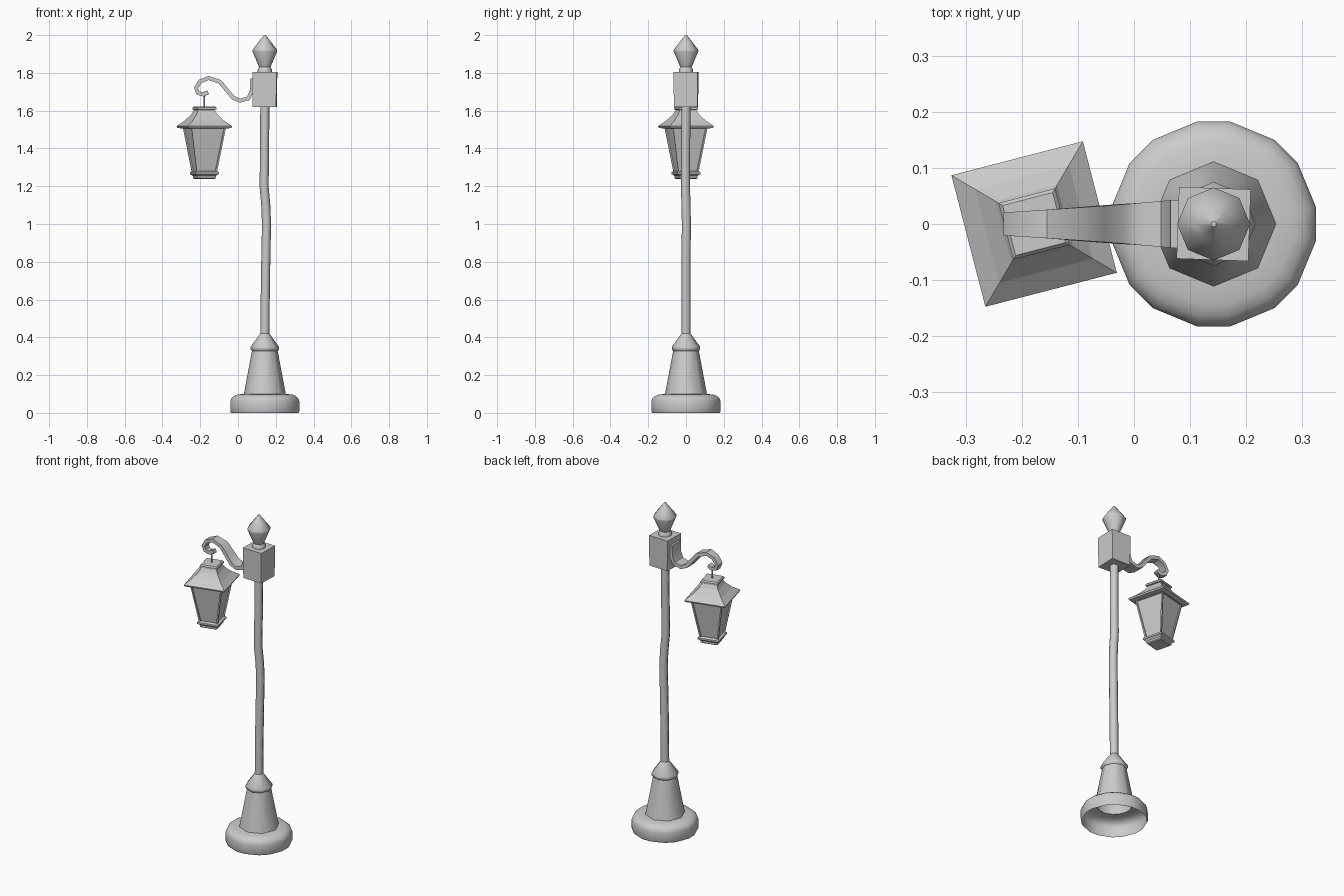
import bpy, bmesh
from math import radians, cos, sin, tau
from mathutils import Vector

POST_X = 0.142
LAMP_X = -0.178

cube = bpy.data.objects.get("Cube")
if cube:
    bpy.data.objects.remove(cube, do_unlink=True)

grey = bpy.data.materials.new("Grey metal")
grey.use_nodes = True
grey.diffuse_color = (0.6, 0.6, 0.6, 1)
grey.node_tree.nodes["Principled BSDF"].inputs["Base Color"].default_value = (0.6, 0.6, 0.6, 1)


def finish(bm, name, smooth=None, loc=(0, 0, 0), turn=0):
    """Turn a bmesh into a named, shaded object."""
    bmesh.ops.recalc_face_normals(bm, faces=bm.faces)
    mesh = bpy.data.meshes.new(name)
    bm.to_mesh(mesh)
    bm.free()
    mesh.materials.append(grey)
    ob = bpy.data.objects.new(name, mesh)
    bpy.context.collection.objects.link(ob)
    ob.location = loc
    ob.rotation_euler.z = radians(turn)
    if smooth:
        bpy.ops.object.select_all(action='DESELECT')
        ob.select_set(True)
        bpy.context.view_layer.objects.active = ob
        bpy.ops.object.shade_smooth_by_angle(angle=radians(smooth))
    return ob


def loft(rings, caps=(True, True)):
    """Join rings of points into a tube, with optional end caps."""
    bm = bmesh.new()
    rows = [[bm.verts.new(p) for p in ring] for ring in rings]
    for a, b in zip(rows, rows[1:]):
        for i in range(len(a)):
            j = (i + 1) % len(a)
            bm.faces.new((a[i], a[j], b[j], b[i]))
    for row, cap in zip((rows[0], rows[-1]), caps):
        if cap:
            bm.faces.new(row)
    return bm


def lathe(profile, angles, caps=(True, True)):
    """Rings from (radius, height) pairs."""
    return loft([[(r * cos(a), r * sin(a), z) for a in angles] for r, z in profile], caps)


def square(profile, caps=(True, True)):
    """Square rings from (half width, height) pairs."""
    return loft([[(-h, -h, z), (h, -h, z), (h, h, z), (-h, h, z)] for h, z in profile], caps)


octagon = [tau * k / 8 for k in range(8)]
cut_octagon = [a + s * radians(9.1) for a in octagon for s in (-1, 1)]
post_loc = (POST_X, 0, 0)

# Hollow foot, open underneath
foot = [(0.181, 0), (0.185, 0.008), (0.185, 0.062), (0.179, 0.078), (0.165, 0.09), (0.145, 0.098), (0.1, 0.1)]
finish(lathe(foot, cut_octagon, (False, False)), "foot", 50, post_loc)

# Tapered pedestal and its collar
pedestal = [(0.111, 0.1), (0.068, 0.328), (0.075, 0.335), (0.075, 0.35), (0.024, 0.42)]
finish(lathe(pedestal, octagon, (False, False)), "pedestal", 50, post_loc)

# Slightly crooked post: centre offset in x and y, by height
bends = [(0, 0, 0.4), (0.002, 0, 0.6), (0.005, 0, 0.8), (0.009, 0.002, 1.0),
         (0.005, 0, 1.1), (-0.004, -0.003, 1.2), (-0.001, -0.002, 1.4), (0, 0, 1.63)]
finish(loft([[(x + 0.024 * cos(a), y + 0.024 * sin(a), z) for a in octagon] for x, y, z in bends]),
       "post", 50, post_loc)

# Block at the head of the post
finish(square([(0.062, 1.62), (0.064, 1.805)]), "head_block", None, post_loc, -2)

# Pointed finial
finial = [(0.038, 1.8), (0.038, 1.818), (0.03, 1.83), (0.065, 1.913), (0.065, 1.922),
          (0.032, 1.965), (0.005, 2.0)]
finish(lathe(finial, octagon), "finial", 50, post_loc)

# Scrolled strap arm, narrowing towards the hook
path = [(0.076, 1.77), (0.073, 1.705), (0.055, 1.665), (0.01, 1.653), (-0.025, 1.668),
        (-0.06, 1.71), (-0.095, 1.752), (-0.155, 1.773), (-0.2, 1.755), (-0.222, 1.72),
        (-0.212, 1.694), (-0.185, 1.686), (-0.158, 1.698)]
points = [Vector((x, 0, z)) for x, z in path]
rings = []
for i, p in enumerate(points):
    along = (points[min(i + 1, len(points) - 1)] - points[max(i - 1, 0)]).normalized()
    side = Vector((-along.z, 0, along.x)) * 0.011
    half = 0.02 + 0.022 * (p.x + 0.23) / 0.3
    if i > 9:
        half *= 1 - 0.15 * (i - 9)
    wide = Vector((0, half, 0))
    rings.append([p - side - wide, p + side - wide, p + side + wide, p - side + wide])
finish(loft(rings), "scroll_arm", 40)

# Wire hanger
hanger = [(0, 1.615), (0, 1.67), (0.002, 1.69), (0.012, 1.7), (0.02, 1.692)]
finish(loft([[(x + 0.004 * cos(a), 0.004 * sin(a), z) for a in octagon] for x, z in hanger]),
       "hanger", 50, (LAMP_X, 0, 0))

# Lantern roof with flared eaves and a cap
lamp_loc, lamp_turn = (LAMP_X, 0, 0), 14.5
roof = [(0.095, 1.505), (0.118, 1.509), (0.121, 1.518), (0.086, 1.547), (0.057, 1.58), (0.044, 1.604),
        (0.052, 1.606), (0.052, 1.616), (0.046, 1.623)]
finish(square(roof), "lantern_roof", None, lamp_loc, lamp_turn)

# Lantern body with recessed panes
body = square([(0.054, 1.268), (0.0935, 1.51)])
panes = [f for f in body.faces if abs(f.normal.z) < 0.7]
bmesh.ops.recalc_face_normals(body, faces=body.faces)
panes = [f for f in body.faces if abs(f.normal.z) < 0.7]
bmesh.ops.inset_individual(body, faces=panes, thickness=0.012, depth=0)
bmesh.ops.inset_individual(body, faces=panes, thickness=0.001, depth=-0.007)
finish(body, "lantern_body", None, lamp_loc, lamp_turn)

# Stepped lantern base
tray = [(0.044, 1.238), (0.05, 1.243), (0.05, 1.254), (0.056, 1.26), (0.063, 1.264), (0.063, 1.274), (0.054, 1.28)]
finish(square(tray), "lantern_tray", None, lamp_loc, lamp_turn)
